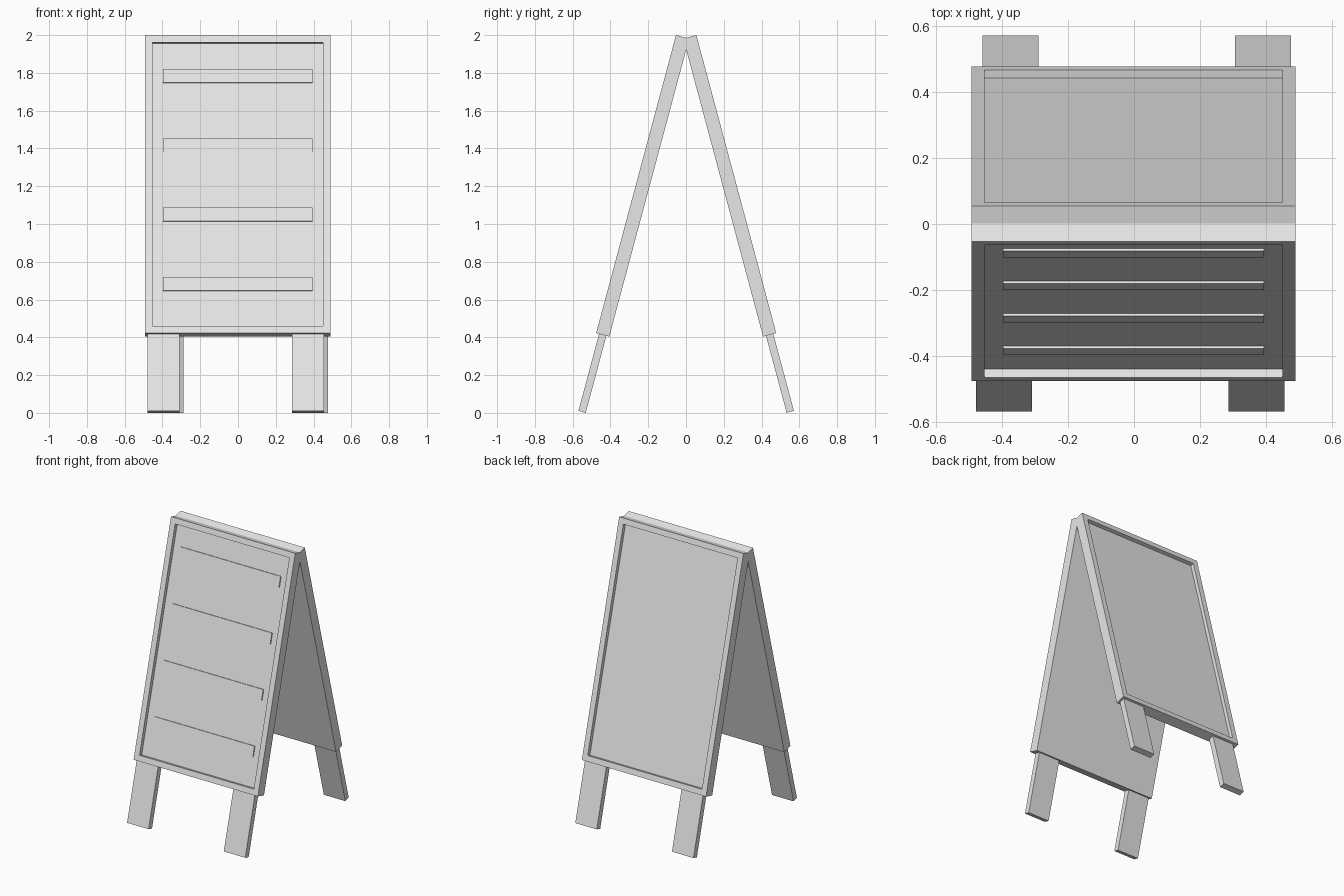
import bpy, bmesh
from math import radians
from mathutils import Matrix, Vector

cube = bpy.data.objects.get("Cube")
if cube:
    bpy.data.objects.remove(cube, do_unlink=True)

# Single flat colour
grey = bpy.data.materials.new("light_grey")
grey.use_nodes = True
colour = (0.8, 0.8, 0.8, 1)
grey.diffuse_color = colour
grey.node_tree.nodes["Principled BSDF"].inputs["Base Color"].default_value = colour

# Dimensions measured in the plane of one leaning board
LEAN = radians(15)
WIDTH, HEIGHT, THICK = 0.983, 1.633, 0.072
BORDER, RECESS = 0.056, 0.026


def box(name, lo, hi, placement, recessed=False):
    """Box between two corners; optionally sink a panel into its outer face."""
    lo, hi = Vector(lo), Vector(hi)
    bm = bmesh.new()
    bmesh.ops.create_cube(bm, size=1)
    bmesh.ops.scale(bm, vec=hi - lo, verts=bm.verts)
    bmesh.ops.translate(bm, vec=(lo + hi) / 2, verts=bm.verts)
    if recessed:
        outer = min(bm.faces, key=lambda f: f.calc_center_median().y)
        # Rim, then a straight step down to the panel
        bmesh.ops.inset_individual(bm, faces=[outer], thickness=BORDER)
        bmesh.ops.inset_individual(bm, faces=[outer], thickness=0.0)
        bmesh.ops.translate(bm, vec=(0, RECESS, 0), verts=outer.verts)
    mesh = bpy.data.meshes.new(name)
    bm.to_mesh(mesh)
    bm.free()
    mesh.materials.append(grey)
    obj = bpy.data.objects.new(name, mesh)
    obj.matrix_world = placement
    bpy.context.collection.objects.link(obj)
    return obj


for side, turn in (("front", 0), ("back", 180)):
    # Origin of each leaning board is its outer top edge
    place = (Matrix.Translation((-0.0015, 0.001, 0))
             @ Matrix.Rotation(radians(turn), 4, 'Z')
             @ Matrix.Translation((0, -0.054, 2.0))
             @ Matrix.Rotation(-LEAN, 4, 'X'))

    # Framed board
    box(side + "_board", (-WIDTH / 2, 0, -HEIGHT), (WIDTH / 2, THICK, 0), place, True)

    # Pair of legs, set into the bottom edge
    for i, cx in enumerate((-0.3925, 0.3725)):
        box(f"{side}_leg_{i + 1}", (cx - 0.085, 0.016, -2.055),
            (cx + 0.085, 0.056, -HEIGHT + 0.03), place)

    # Thin horizontal slats on the front panel
    if side == "front":
        for i in range(4):
            z = -0.218 - 0.38 * i
            box(f"slat_{i + 1}", (-0.396, 0.018, z - 0.037),
                (0.396, RECESS + 0.004, z + 0.037), place)
